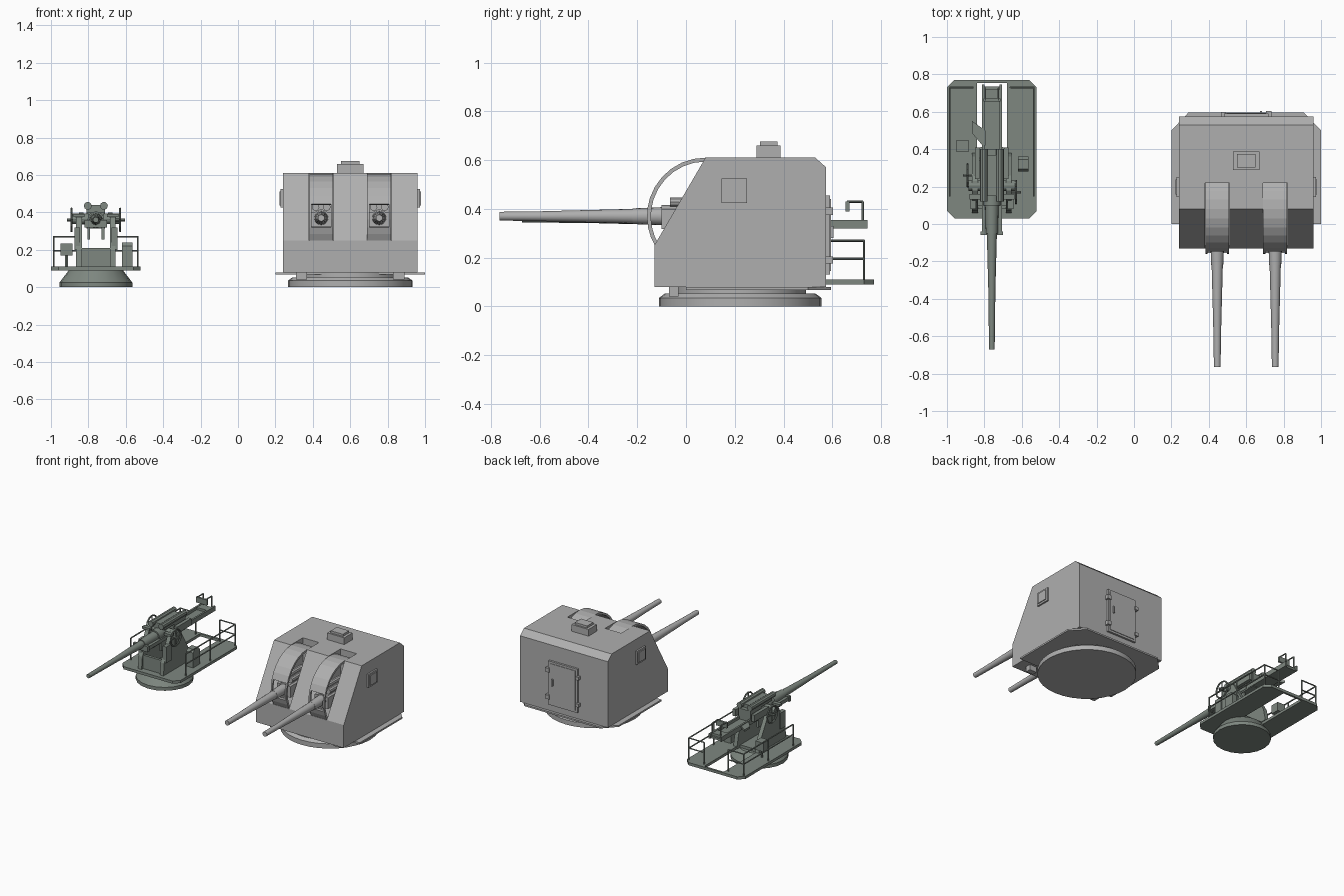
import bpy, bmesh
from math import sin, cos, pi, radians
from mathutils import Vector

cube = bpy.data.objects.get("Cube")
if cube:
    bpy.data.objects.remove(cube, do_unlink=True)


def material(name, rgb):
    m = bpy.data.materials.new(name)
    m.use_nodes = True
    m.diffuse_color = (*rgb, 1)
    m.node_tree.nodes["Principled BSDF"].inputs["Base Color"].default_value = (*rgb, 1)
    return m


GREY = material("naval grey", (0.43, 0.43, 0.43))
GREEN = material("grey green", (0.21, 0.245, 0.217))
TX, GX = 0.6, -0.76          # centre lines of the turret and the open mount


def finish(name, bm, mat, smooth=False):
    bmesh.ops.recalc_face_normals(bm, faces=bm.faces)
    mesh = bpy.data.meshes.new(name)
    bm.to_mesh(mesh)
    bm.free()
    ob = bpy.data.objects.new(name, mesh)
    bpy.context.collection.objects.link(ob)
    mesh.materials.append(mat)
    if smooth:
        bpy.ops.object.select_all(action='DESELECT')
        ob.select_set(True)
        bpy.context.view_layer.objects.active = ob
        bpy.ops.object.shade_smooth_by_angle(angle=radians(35))
    return ob


def place(axis, u, v, w):
    """Point with w along the axis and u, v on the other two."""
    return {'x': (w, u, v), 'y': (u, w, v), 'z': (u, v, w)}[axis]


def prism(name, pts, axis, a, b, mat):
    bm = bmesh.new()
    lo = [bm.verts.new(place(axis, u, v, a)) for u, v in pts]
    hi = [bm.verts.new(place(axis, u, v, b)) for u, v in pts]
    bm.faces.new(lo)
    bm.faces.new(hi)
    for i in range(len(pts)):
        j = (i + 1) % len(pts)
        bm.faces.new((lo[i], lo[j], hi[j], hi[i]))
    return finish(name, bm, mat)


def box(name, x, y, z, mat):
    return prism(name, [(x[0], y[0]), (x[1], y[0]), (x[1], y[1]), (x[0], y[1])], 'z', *z, mat)


def lathe(name, centre, axis, profile, mat, n=16):
    """Turned part from (position, radius) pairs along the axis."""
    bm = bmesh.new()
    rings = [[bm.verts.new(place(axis, centre[0] + r * cos(2 * pi * k / n),
                                 centre[1] + r * sin(2 * pi * k / n), w))
              for k in range(n)] for w, r in profile]
    for p, q in zip(rings, rings[1:]):
        for k in range(n):
            bm.faces.new((p[k], p[(k + 1) % n], q[(k + 1) % n], q[k]))
    bm.faces.new(rings[0])
    bm.faces.new(rings[-1])
    return finish(name, bm, mat, True)


def rod(name, p, q, r, mat, n=6):
    p, q = Vector(p), Vector(q)
    bm = bmesh.new()
    bmesh.ops.create_cone(bm, cap_ends=True, segments=n, radius1=r, radius2=r, depth=(q - p).length)
    bm.transform((q - p).to_track_quat('Z', 'Y').to_matrix().to_4x4())
    bmesh.ops.translate(bm, verts=bm.verts, vec=(p + q) / 2)
    return finish(name, bm, mat)


def arc_strip(name, x0, x1, a0, a1, mat, steps):
    """Curved shield band around the trunnion."""
    angles = [radians(a0 + (a1 - a0) * i / steps) for i in range(steps + 1)]
    arc = [(0.08 - 0.24 * cos(t), 0.37 + 0.24 * sin(t)) for t in angles]
    arc += [(0.08 - 0.224 * cos(t), 0.37 + 0.224 * sin(t)) for t in reversed(angles)]
    return prism(name, arc, 'x', x0, x1, mat)


# Turret house with two gun slots
house = prism("turret_house", [(-0.13, 0.08), (-0.13, 0.25), (0.08, 0.61), (0.53, 0.61),
                               (0.575, 0.57), (0.575, 0.08)], 'x', 0.24, 0.96, GREY)
for gx in (0.445, 0.755):
    cutter = box("slot_cutter", (gx - 0.066, gx + 0.066), (-0.3, 0.22), (0.25, 0.8), GREY)
    cutter.hide_render = True
    mod = house.modifiers.new("slot", 'BOOLEAN')
    mod.operation, mod.object, mod.solver = 'DIFFERENCE', cutter, 'EXACT'
    bpy.context.view_layer.objects.active = house
    bpy.ops.object.modifier_apply(modifier=mod.name)
    bpy.data.objects.remove(cutter, do_unlink=True)

# Turret skirt and ring
prism("turret_skirt", [(0.2, 0), (1, 0), (1, 0.5), (0.91, 0.595), (0.29, 0.595), (0.2, 0.5)],
      'z', 0.068, 0.08, GREY)
lathe("turret_ring", (TX, 0.222), 'z', [(0, 0.333), (0.035, 0.333), (0.052, 0.31)], GREY, 32)
lathe("turret_neck", (TX, 0.222), 'z', [(0.05, 0.27), (0.08, 0.27)], GREY, 32)
for s in (-1, 1):
    box("ring_lug", (TX + s * 0.26 - 0.03, TX + s * 0.26 + 0.03), (-0.07, -0.03), (0.04, 0.08), GREY)

# Roof sight
box("roof_hatch", (0.53, 0.67), (0.29, 0.387), (0.61, 0.66), GREY)
box("roof_hatch_cap", (0.55, 0.65), (0.303, 0.375), (0.66, 0.676), GREY)

# Side ports
for s in (-1, 1):
    a, b, c = (TX + s * d for d in (0.36, 0.372, 0.378))
    box("side_port", sorted((a, b)), (0.145, 0.25), (0.425, 0.525), GREY)
    box("side_port_cover", sorted((b, c)), (0.158, 0.237), (0.438, 0.512), GREY)

# Rear door
box("rear_door", (0.48, 0.72), (0.575, 0.59), (0.13, 0.455), GREY)
box("door_panel", (0.495, 0.705), (0.59, 0.594), (0.145, 0.44), GREY)
for z in (0.19, 0.39):
    box("door_hinge", (0.705, 0.735), (0.575, 0.603), (z - 0.015, z + 0.015), GREY)
    box("door_latch", (0.465, 0.49), (0.575, 0.6), (z - 0.012, z + 0.012), GREY)
box("door_handle", (0.675, 0.685), (0.59, 0.605), (0.28, 0.33), GREY)

# Turret guns with curved shields
for gx in (0.445, 0.755):
    lathe("turret_barrel", (gx, 0.37), 'y', [(-0.765, 0.018), (-0.6, 0.02), (-0.22, 0.03),
          (-0.22, 0.032), (-0.1, 0.037), (-0.1, 0.046), (0.2, 0.046)], GREY)
    box("gun_cradle", (gx - 0.055, gx + 0.055), (-0.1, 0.15), (0.318, 0.4), GREY)
    for s in (-1, 1):
        lathe("recoil_cylinder", (gx + s * 0.03, 0.428), 'y', [(-0.065, 0.02), (0.15, 0.02)], GREY, 10)
        arc_strip("shield_edge", *sorted((gx + s * 0.052, gx + s * 0.064)), -12, 18, GREY, 3)
    arc_strip("lower_shield", gx - 0.064, gx + 0.064, -30, -12, GREY, 2)
    arc_strip("upper_shield", gx - 0.064, gx + 0.064, 18, 126, GREY, 9)

# Open mount base and deck with a recoil well
lathe("mount_base", (GX, 0.225), 'z', [(0, 0.195), (0.025, 0.195), (0.09, 0.145)], GREEN, 20)
prism("mount_deck", [(-1, 0.07), (-0.96, 0.03), (-0.56, 0.03), (-0.52, 0.07), (-0.52, 0.73),
                     (-0.56, 0.77), (GX, 0.77), (GX, 0.755), (-0.68, 0.755), (-0.68, 0.34),
                     (-0.84, 0.34), (-0.84, 0.755), (GX, 0.755), (GX, 0.77), (-0.96, 0.77),
                     (-1, 0.73)], 'z', 0.09, 0.11, GREEN)

# Carriage cheeks, trunnions and handwheels
for s in (-1, 1):
    prism("carriage_cheek", [(0.06, 0.11), (0.38, 0.11), (0.36, 0.2), (0.26, 0.37), (0.23, 0.39),
                             (0.18, 0.39), (0.15, 0.37), (0.07, 0.2)],
          'x', *sorted((GX + s * 0.075, GX + s * 0.105)), GREEN)
    rod("trunnion", (GX + s * 0.04, 0.205, 0.365), (GX + s * 0.125, 0.205, 0.365), 0.028, GREEN, 12)
    wx, wy, wz = GX + s * 0.13, 0.215 - s * 0.045, 0.36
    rod("wheel_shaft", (GX + s * 0.1, wy, wz), (GX + s * 0.155, wy, wz), 0.008, GREEN)
    for k in range(12):
        p, q = ((wx, wy + 0.06 * cos(t), wz + 0.06 * sin(t)) for t in (k * pi / 6, (k + 1) * pi / 6))
        rod("wheel_rim", p, q, 0.006, GREEN)
        if k % 3 == 0:
            rod("wheel_spoke", (wx, wy, wz), p, 0.004, GREEN)
    box("elevation_arc", sorted((GX + s * 0.03, GX + s * 0.045)), (0.12, 0.3), (0.255, 0.33), GREEN)
    box("side_gearbox", sorted((GX + s * 0.085, GX + s * 0.115)), (0.08, 0.14), (0.2, 0.32), GREEN)
    box("sight_arm", sorted((GX + s * 0.06, GX + s * 0.12)), (0.13, 0.16), (0.375, 0.392), GREEN)
    box("sight_box", sorted((GX + s * 0.065, GX + s * 0.09)), (0.24, 0.41), (0.35, 0.4), GREEN)
    lathe("recuperator", (GX + s * 0.043, 0.435), 'y', [(0.12, 0.021), (0.4, 0.021)], GREEN, 10)
box("carriage_front", (GX - 0.08, GX + 0.08), (0.08, 0.1), (0.11, 0.21), GREEN)

# Gun, sleeve and breech
lathe("mount_barrel", (GX, 0.36), 'y', [(-0.672, 0.015), (-0.35, 0.019), (-0.05, 0.027),
      (-0.05, 0.032), (0.1, 0.036), (0.1, 0.045), (0.3, 0.045)], GREEN)
box("gun_sleeve", (GX - 0.053, GX + 0.053), (-0.04, 0.33), (0.325, 0.352), GREEN)
box("breech_block", (GX - 0.05, GX + 0.05), (0.27, 0.4), (0.315, 0.415), GREEN)
box("recuperator_bridge", (GX - 0.05, GX + 0.05), (0.15, 0.37), (0.4, 0.44), GREEN)
box("sleeve_clamp", (GX - 0.06, GX + 0.06), (-0.06, -0.04), (0.32, 0.36), GREEN)

# Loading tray, guard and rear bracket
box("loading_tray", (GX - 0.05, GX + 0.05), (0.38, 0.735), (0.32, 0.335), GREEN)
for s in (-1, 1):
    box("tray_rail", sorted((GX + s * 0.04, GX + s * 0.053)), (0.35, 0.745), (0.32, 0.355), GREEN)
    rod("bracket_post", (GX + s * 0.035, 0.725, 0.34), (GX + s * 0.035, 0.725, 0.43), 0.005, GREEN)
    rod("bracket_arm", (GX + s * 0.035, 0.725, 0.43), (GX + s * 0.035, 0.66, 0.43), 0.005, GREEN)
box("bracket_pad", (GX - 0.045, GX + 0.045), (0.655, 0.67), (0.39, 0.43), GREEN)
box("tray_stop", (GX - 0.05, GX + 0.05), (0.66, 0.72), (0.335, 0.352), GREEN)
prism("side_guard", [(-0.865, 0.55), (-0.865, 0.485), (-0.81, 0.42), (-0.795, 0.42), (-0.795, 0.5)],
      'z', 0.335, 0.35, GREEN)

# Deck fittings
box("control_box", (-0.95, -0.885), (0.385, 0.45), (0.17, 0.235), GREEN)
rod("control_post", (-0.917, 0.417, 0.11), (-0.917, 0.417, 0.17), 0.008, GREEN)
prism("ammo_locker", [(0.28, 0.11), (0.36, 0.11), (0.36, 0.22), (0.345, 0.24), (0.295, 0.24),
                      (0.28, 0.22)], 'x', -0.62, -0.565, GREEN)

# Guard rails around the deck
for s in (-1, 1):
    xo, xi = GX + s * 0.225, GX + s * 0.1
    for z in (0.195, 0.27):
        rod("side_rail", (xo, 0.15, z), (xo, 0.73, z), 0.005, GREEN)
        rod("rear_rail", (xo, 0.73, z), (xi, 0.73, z), 0.005, GREEN)
    for x, y in ((xo, 0.15), (xo, 0.44), (xo, 0.73), (xi, 0.73)):
        rod("rail_post", (x, y, 0.1), (x, y, 0.27), 0.005, GREEN)
